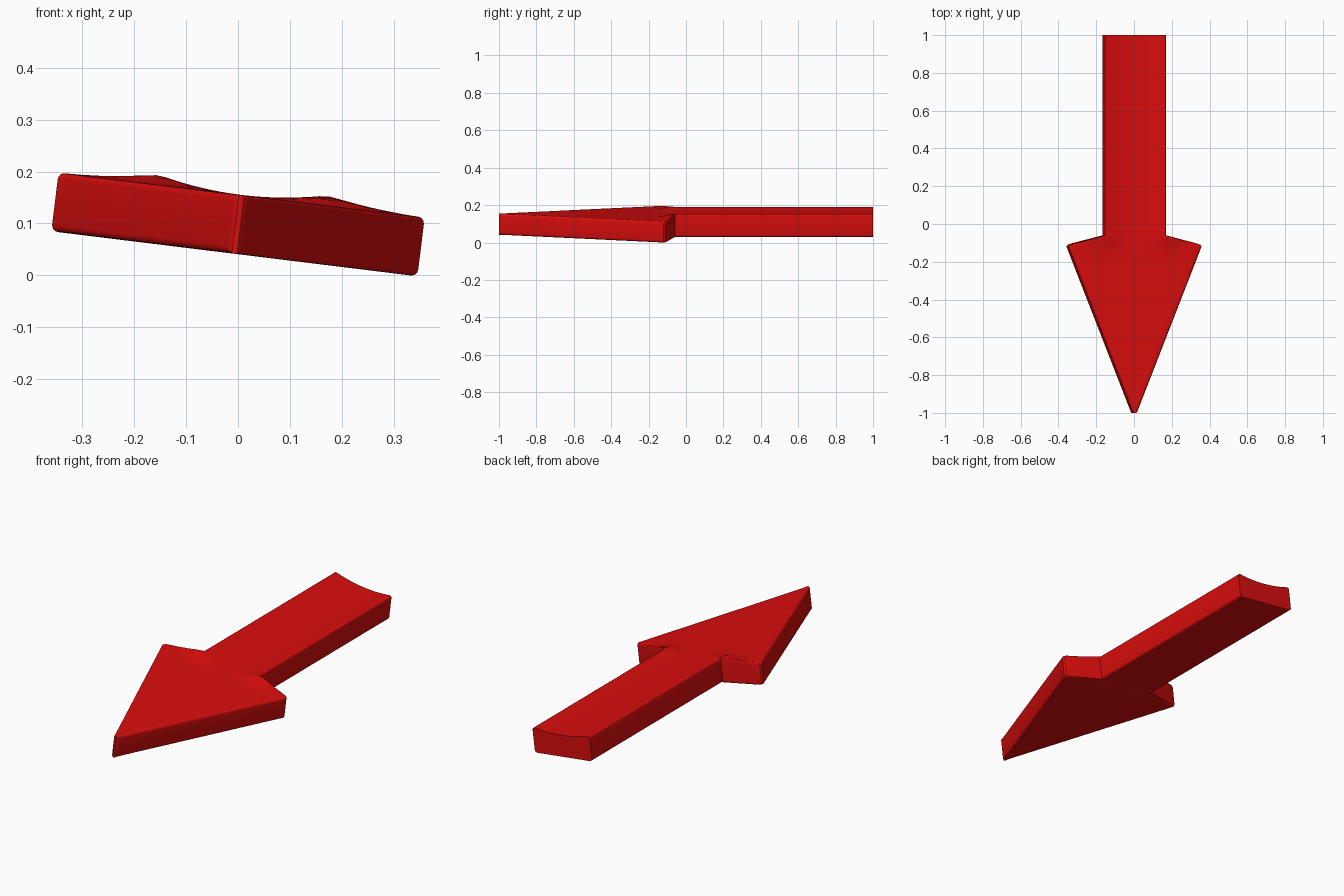
import bpy, bmesh, math
from mathutils import Matrix

if "Cube" in bpy.data.objects:
    bpy.data.objects.remove(bpy.data.objects["Cube"])

TILT = math.radians(7)
HALF_T = 0.057      # half thickness of the slab
SHAFT_W = 0.163     # half width of the shaft

# half-width of the arrow along its length (y, half width)
OUTLINE = [(-1.0, 0.005), (-0.995, 0.011), (-0.985, 0.0155), (-0.13, 0.351),
           (-0.12, 0.355), (-0.11, 0.349), (-0.103, 0.33), (-0.06, SHAFT_W), (1.0, SHAFT_W)]


def stations():
    """Outline points, subdivided where the span is long."""
    out = []
    for (y0, w0), (y1, w1) in zip(OUTLINE, OUTLINE[1:]):
        n = max(1, round(max(y1 - y0, (w0 - w1)) / 0.04))
        out += [(y0 + (y1 - y0) * i / n, w0 + (w1 - w0) * i / n) for i in range(n)]
    return out + [OUTLINE[-1]]


def top_lift(x, y):
    """Dished shaft: raised edges that fade into the arrow head."""
    a = abs(x) / SHAFT_W
    rise = 0.019 * (a * a if a < 1 else max(0, 1 - (a - 1) / 1.1) ** 1.5)
    t = min(1, max(0, (y + 0.17) / 0.11))
    return rise * t * t * (3 - 2 * t)


def section(y, w):
    """Rounded slab cross-section at one station."""
    r = min(0.013, w * 0.8)
    pts = []
    arc = [math.radians(a) for a in (0, 22.5, 45, 67.5, 90)]
    top = [(w - r + r * math.cos(a), HALF_T - r + r * math.sin(a)) for a in arc]
    span = [((w - r) * (1 - i / 8), HALF_T) for i in range(1, 16)]
    top = top + span + [(-x, z) for x, z in reversed(top)]
    floor = 0.006 * min(1, max(0, (y + 0.12) / 0.06))
    pts = [(x, y, z + top_lift(x, y)) for x, z in top]
    pts += [(-x, y, -z + floor) for x, z in top]
    return pts


# arrow body lofted from tip to tail
bm = bmesh.new()
rings = [[bm.verts.new(p) for p in section(y, w)] for y, w in stations()]
for a, b in zip(rings, rings[1:]):
    for i in range(len(a)):
        j = (i + 1) % len(a)
        bm.faces.new((a[i], a[j], b[j], b[i]))


# caps bridged top to bottom so the concave tail stays clean
def cap(ring):
    h = len(ring) // 2
    low = ring[h:][::-1]
    for i in range(h - 1):
        bm.faces.new((ring[i], ring[i + 1], low[i + 1], low[i]))


cap(rings[0])
cap(rings[-1])
bmesh.ops.recalc_face_normals(bm, faces=bm.faces)

# tilt about the long axis and stand on the ground
bmesh.ops.transform(bm, matrix=Matrix.Rotation(TILT, 4, 'Y'), verts=bm.verts)
low_z = min(v.co.z for v in bm.verts)
bmesh.ops.translate(bm, vec=(0, 0, -low_z), verts=bm.verts)

mesh = bpy.data.meshes.new("arrow")
bm.to_mesh(mesh)
bm.free()
arrow = bpy.data.objects.new("arrow", mesh)
bpy.context.collection.objects.link(arrow)

red = bpy.data.materials.new("red")
red.diffuse_color = (0.7, 0.004, 0.004, 1)
red.use_nodes = True
red.node_tree.nodes["Principled BSDF"].inputs["Base Color"].default_value = red.diffuse_color
mesh.materials.append(red)

bpy.context.view_layer.objects.active = arrow
arrow.select_set(True)
bpy.ops.object.shade_smooth_by_angle(angle=math.radians(35))
